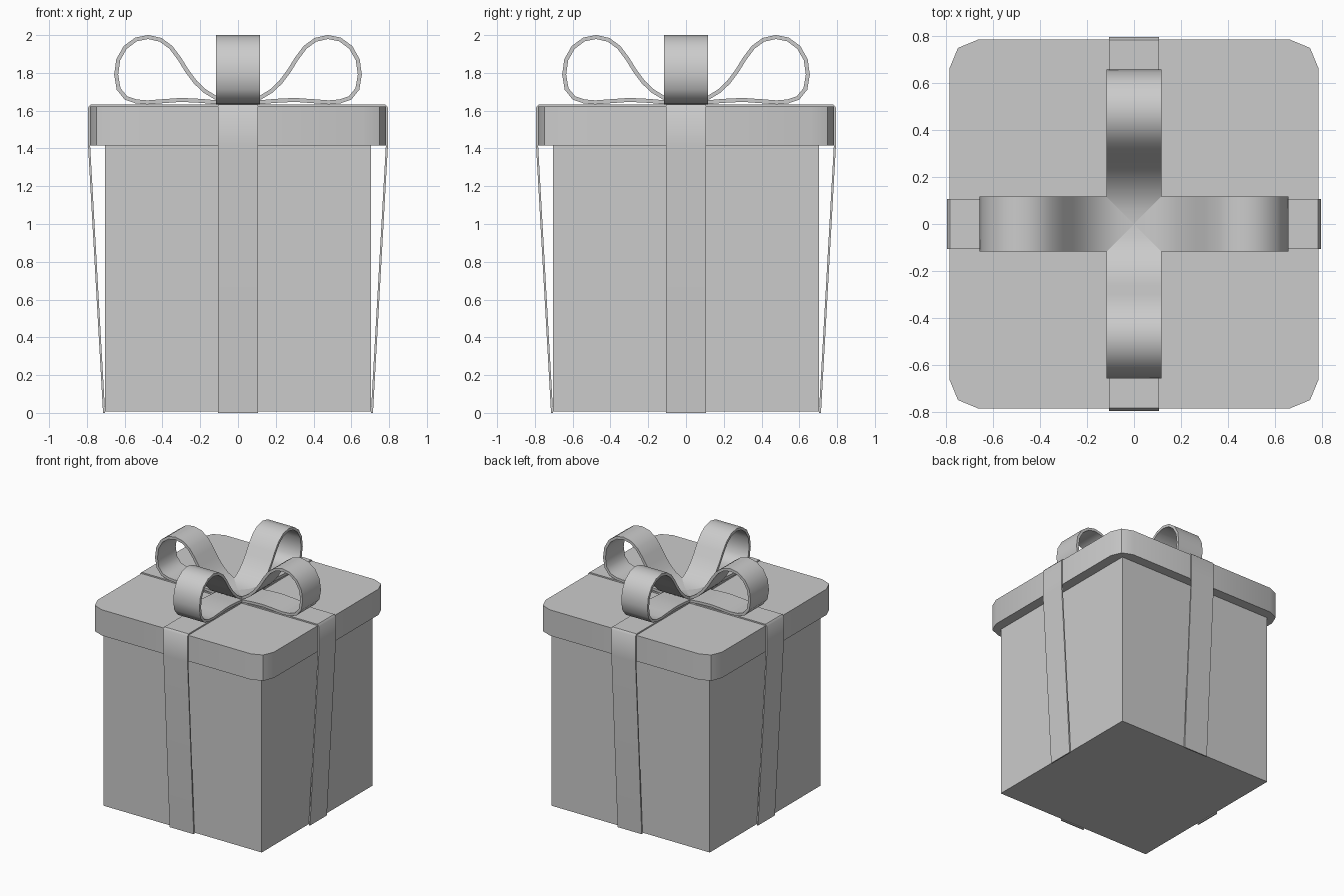
import bpy, bmesh
from math import pi

if "Cube" in bpy.data.objects:
    bpy.data.objects.remove(bpy.data.objects["Cube"])


def finish(name, bm, angle=0.0):
    bmesh.ops.recalc_face_normals(bm, faces=bm.faces)
    mesh = bpy.data.meshes.new(name)
    bm.to_mesh(mesh)
    bm.free()
    ob = bpy.data.objects.new(name, mesh)
    bpy.context.collection.objects.link(ob)
    return ob


def box(name, half, z0, z1, corner=0.0):
    bm = bmesh.new()
    bmesh.ops.create_cube(bm, size=1)
    for v in bm.verts:
        v.co = (v.co.x * 2 * half, v.co.y * 2 * half, z0 if v.co.z < 0 else z1)
    if corner:
        upright = [e for e in bm.edges if abs(e.verts[0].co.z - e.verts[1].co.z) > 0.01]
        bmesh.ops.bevel(bm, geom=upright, offset=corner, segments=2, profile=0.5, affect='EDGES')
    return finish(name, bm)


def smooth(ob, degrees=40):
    bpy.ops.object.select_all(action='DESELECT')
    bpy.context.view_layer.objects.active = ob
    ob.select_set(True)
    bpy.ops.object.shade_smooth_by_angle(angle=degrees * pi / 180)


def strip(name, path, half_width, thickness, turn):
    """Ribbon: an x-z centre line swept across y, thickened, turned about z."""
    bm = bmesh.new()
    rows = [[bm.verts.new((x, s * half_width, z)) for s in (-1, 1)] for x, z in path]
    for a, b in zip(rows, rows[1:]):
        bm.faces.new((a[0], a[1], b[1], b[0]))
    ob = finish(name, bm)
    mod = ob.modifiers.new("thickness", 'SOLIDIFY')
    mod.thickness = thickness
    mod.offset = 0
    mod.use_even_offset = True
    bpy.context.view_layer.objects.active = ob
    bpy.ops.object.modifier_apply(modifier=mod.name)
    ob.rotation_euler.z = turn
    smooth(ob)
    return ob


# Box and rounded lid
box("gift_box", 0.703, 0.008, 1.5)
smooth(box("lid", 0.783, 1.415, 1.622, corner=0.12))

# Two flat ribbons that run over the lid and down to the floor
side = [(0.709, 0.0), (0.788, 1.41), (0.788, 1.615), (0.778, 1.627)]
wrap = side + [(-x, z) for x, z in reversed(side)]
for i, name in enumerate(("ribbon_across", "ribbon_front_to_back")):
    strip(name, wrap, 0.107, 0.011, i * pi / 2)

# Four bow loops meeting in the middle
loop = [(0.0, 1.647), (0.06, 1.65), (0.12, 1.67), (0.175, 1.703), (0.225, 1.75),
        (0.27, 1.81), (0.31, 1.875), (0.355, 1.935), (0.41, 1.975), (0.475, 1.99),
        (0.54, 1.977), (0.597, 1.935), (0.634, 1.87), (0.645, 1.79), (0.632, 1.715),
        (0.593, 1.667), (0.54, 1.649), (0.48, 1.644), (0.40, 1.65), (0.30, 1.657),
        (0.20, 1.652), (0.12, 1.645), (0.0, 1.638)]
for i, name in enumerate(("right", "back", "left", "front")):
    strip("bow_loop_" + name, loop, 0.116, 0.021, i * pi / 2)
